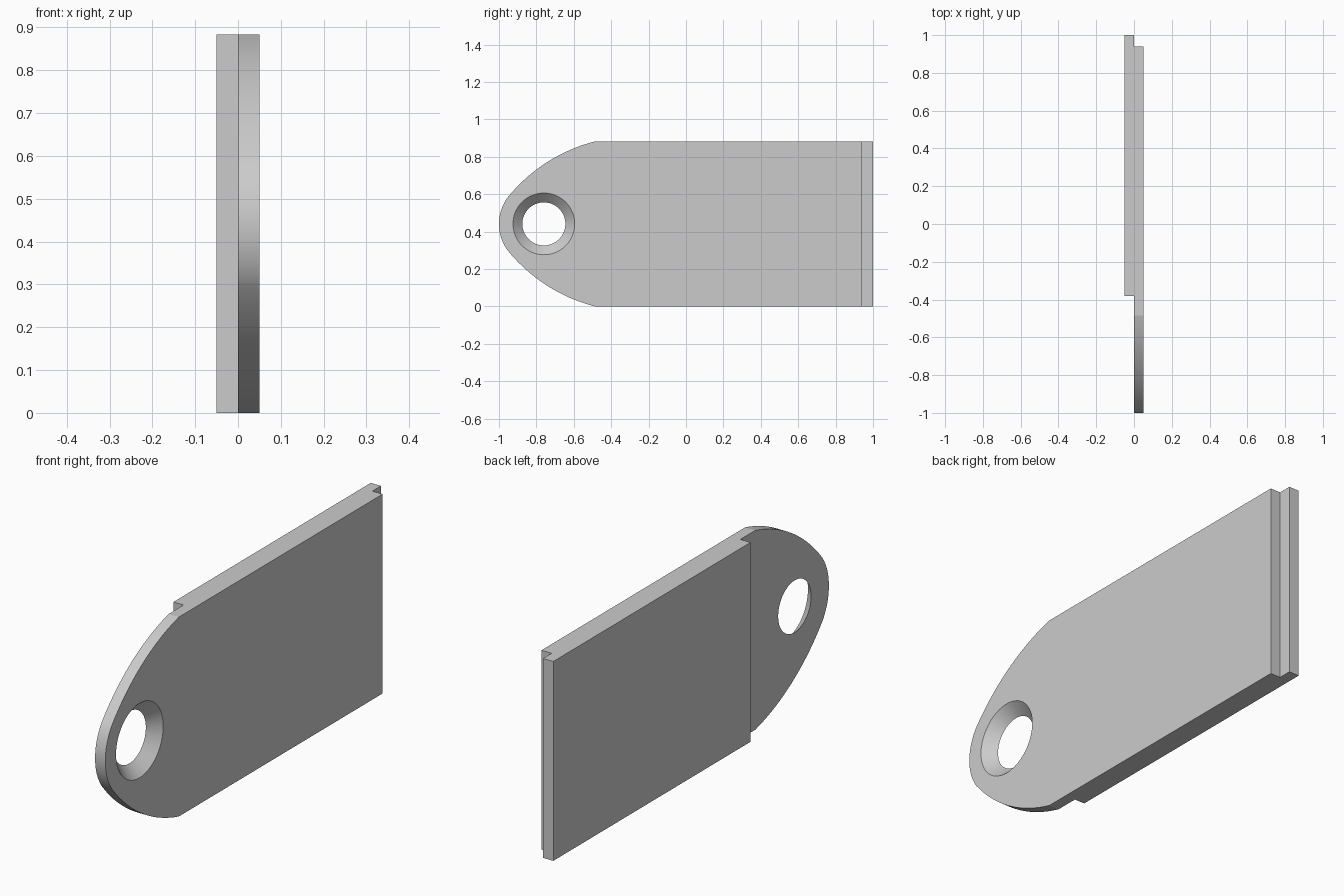
import bpy, bmesh, math
from mathutils import Matrix, Vector

if "Cube" in bpy.data.objects:
    bpy.data.objects.remove(bpy.data.objects["Cube"], do_unlink=True)

HEIGHT = 0.883
MID = HEIGHT / 2
THICK = 0.05
HOLE_Y = -0.76
NOSE_R = 0.24

grey = bpy.data.materials.new("light grey")
grey.use_nodes = True
grey.diffuse_color = (0.6, 0.6, 0.6, 1)
grey.node_tree.nodes["Principled BSDF"].inputs["Base Color"].default_value = grey.diffuse_color


def make_object(name, bm):
    bmesh.ops.recalc_face_normals(bm, faces=bm.faces)
    mesh = bpy.data.meshes.new(name)
    bm.to_mesh(mesh)
    bm.free()
    mesh.materials.append(grey)
    obj = bpy.data.objects.new(name, mesh)
    bpy.context.collection.objects.link(obj)
    return obj


def prism(name, outline, x0, x1):
    """Extrude a (y, z) outline along x."""
    bm = bmesh.new()
    face = bm.faces.new([bm.verts.new((x0, y, z)) for y, z in outline])
    new = bmesh.ops.extrude_face_region(bm, geom=[face])["geom"]
    bmesh.ops.translate(bm, vec=(x1 - x0, 0, 0),
                        verts=[v for v in new if isinstance(v, bmesh.types.BMVert)])
    return make_object(name, bm)


def arc(a, b, bulge, steps):
    """Points of a circular arc from a to b, bulging to the left of a->b."""
    a, b = Vector(a), Vector(b)
    half = (b - a).length / 2
    radius = (half ** 2 + bulge ** 2) / (2 * bulge)
    along = (b - a).normalized()
    left = Vector((-along.y, along.x))
    centre = (a + b) / 2 - left * (radius - bulge)
    sweep = math.asin(half / radius)
    angles = [sweep * (2 * i / steps - 1) for i in range(steps + 1)]
    return [centre + radius * (along * math.sin(t) + left * math.cos(t)) for t in angles]


def combine(target, tool, operation):
    mod = target.modifiers.new(operation.title(), "BOOLEAN")
    mod.operation, mod.solver, mod.object = operation, "EXACT", tool
    bpy.context.view_layer.objects.active = target
    bpy.ops.object.modifier_apply(modifier=mod.name)
    bpy.data.objects.remove(tool, do_unlink=True)


# Front plate: round nose, curved shoulders, straight sides
join = math.radians(36.2)
nose = [(HOLE_Y - NOSE_R * math.cos(t), NOSE_R * math.sin(t))
        for t in [join * i / 10 for i in range(11)]]
shoulder = arc(nose[-1], (-0.485, MID), 0.045, 14)
upper = nose + [tuple(p) for p in shoulder[1:]] + [(0.94, MID)]
lower = [(y, -z) for y, z in reversed(upper[1:])]
plate = prism("tag_plate", [(y, z + MID) for y, z in upper + lower], 0, THICK)

# Back panel, shifted to leave a step at both ends
panel = prism("back_panel", [(-0.38, 0), (1, 0), (1, HEIGHT), (-0.38, HEIGHT)], -THICK, 0)
combine(plate, panel, "UNION")

# Countersunk hole, cone running past both faces of the front plate
bm = bmesh.new()
extra = 0.01
bmesh.ops.create_cone(bm, cap_ends=True, segments=64, radius1=0.115 - extra,
                      radius2=0.165 + extra, depth=THICK + 2 * extra,
                      matrix=Matrix.Translation((THICK / 2, HOLE_Y, MID))
                      @ Matrix.Rotation(math.pi / 2, 4, "Y"))
cutter = make_object("hole_cutter", bm)
cutter.hide_render = True
combine(plate, cutter, "DIFFERENCE")

# Smooth curves, crisp edges
bpy.ops.object.select_all(action="DESELECT")
plate.select_set(True)
bpy.context.view_layer.objects.active = plate
bpy.ops.object.shade_smooth_by_angle(angle=math.radians(9))
